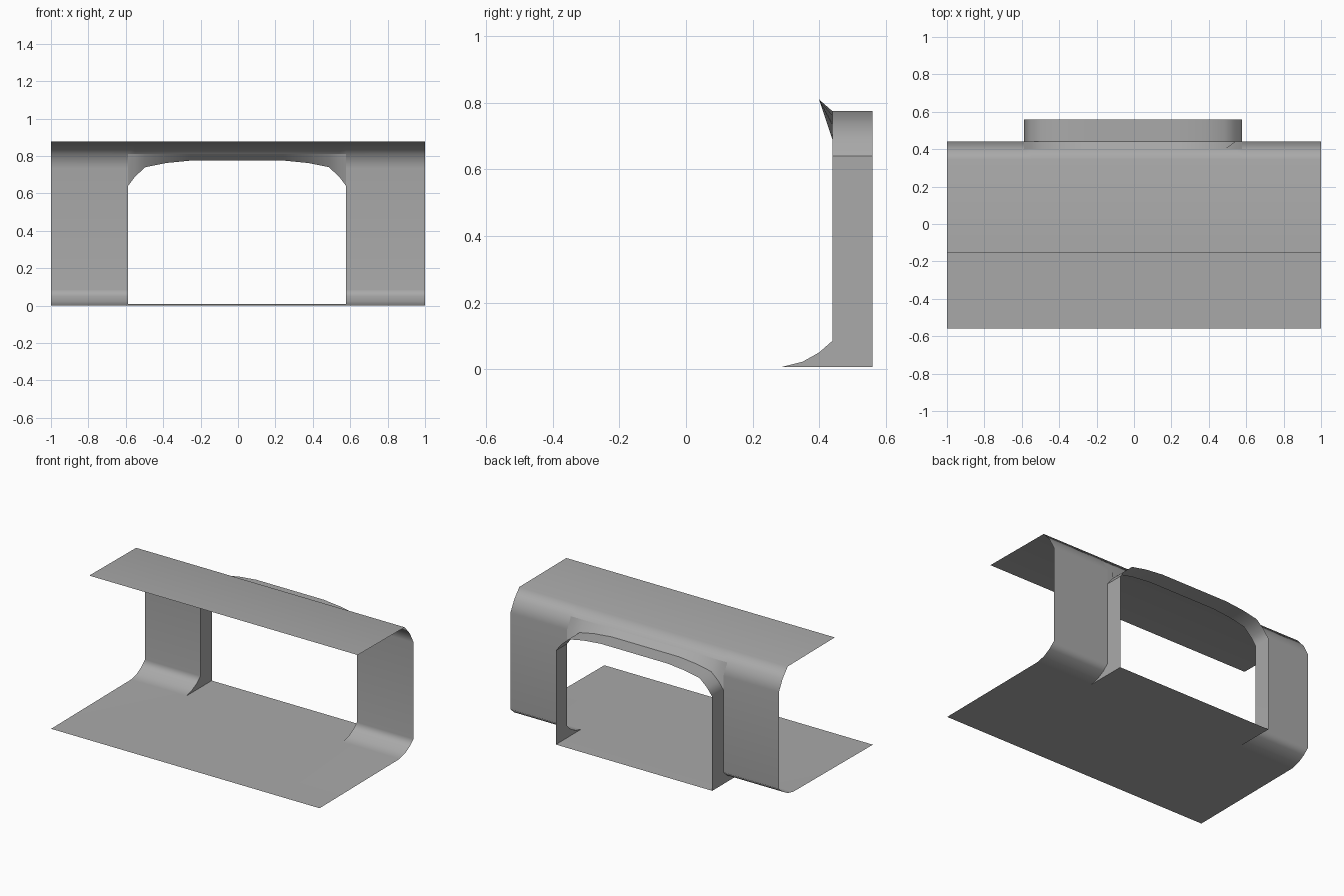
import bpy
import bmesh

cube = bpy.data.objects.get("Cube")
if cube:
    bpy.data.objects.remove(cube, do_unlink=True)

grey = bpy.data.materials.new("plain grey")
grey.use_nodes = True
colour = (0.4, 0.4, 0.4, 1)
grey.diffuse_color = colour
grey.node_tree.nodes["Principled BSDF"].inputs["Base Color"].default_value = colour

# Section of the folded sheet as (y, z), from front of floor to front of roof
FLOOR = [(-0.56, 0.0), (0.29, 0.007)]
COVE = [(0.29, 0.007), (0.35, 0.022), (0.40, 0.05), (0.44, 0.085)]
SHOULDER = (0.44, 0.735)
RIDGE = (0.40, 0.81)
ROOF = [RIDGE, (0.345, 0.873), (-0.155, 0.877)]
WALL_Y, BACK_Y, GROUND = 0.44, 0.56, 0.007

# Arch of the opening as (x, z), mirrored about its centre line
CENTRE = -0.005
HALF = [(0.5825, 0.64), (0.545, 0.69), (0.49, 0.74), (0.38, 0.762), (0.25, 0.775)]
ARCH = [(CENTRE - x, z) for x, z in HALF] + [(CENTRE + x, z) for x, z in reversed(HALF)]
LEFT, RIGHT = ARCH[0][0], ARCH[-1][0]


def face(bm, points):
    bm.faces.new([bm.verts.new(p) for p in points])


def strip(bm, x0, x1, section):
    """Sweep a (y, z) section sideways from x0 to x1."""
    for (ya, za), (yb, zb) in zip(section, section[1:]):
        face(bm, [(x0, ya, za), (x1, ya, za), (x1, yb, zb), (x0, yb, zb)])


def finish(bm, name):
    bmesh.ops.remove_doubles(bm, verts=bm.verts, dist=0.0005)
    mesh = bpy.data.meshes.new(name)
    bm.to_mesh(mesh)
    bm.free()
    obj = bpy.data.objects.new(name, mesh)
    bpy.context.collection.objects.link(obj)
    mesh.materials.append(grey)
    bpy.ops.object.select_all(action="DESELECT")
    obj.select_set(True)
    bpy.context.view_layer.objects.active = obj
    bpy.ops.object.shade_smooth_by_angle(angle=1.05)
    weighted = obj.modifiers.new("Even shading", "WEIGHTED_NORMAL")
    weighted.keep_sharp = True


# Folded sheet: floor, back wall around the opening, and roof
bm = bmesh.new()
for x0, x1 in ((-1, LEFT), (RIGHT, 1)):
    strip(bm, x0, x1, FLOOR + COVE[1:] + [SHOULDER] + ROOF)
strip(bm, LEFT, RIGHT, FLOOR + [(BACK_Y, GROUND)])


def column(x, z):
    """Edge points from the arch up to the ridge."""
    points = [(x, WALL_Y, z)]
    if z < SHOULDER[1]:
        points.append((x, *SHOULDER))
    return points + [(x, *RIDGE)]


for (x0, z0), (x1, z1) in zip(ARCH, ARCH[1:]):
    face(bm, column(x0, z0) + column(x1, z1)[::-1])
    strip(bm, x0, x1, ROOF)
finish(bm, "folded_sheet")

# Opening surround: arch hood and two side cheeks reaching back
bm = bmesh.new()
for (x0, z0), (x1, z1) in zip(ARCH, ARCH[1:]):
    face(bm, [(x0, WALL_Y, z0), (x1, WALL_Y, z1), (x1, BACK_Y, z1), (x0, BACK_Y, z0)])
spring = ARCH[0][1]
cheek = COVE + [(WALL_Y, spring), (BACK_Y, spring), (BACK_Y, GROUND)]
for x in (LEFT, RIGHT):
    face(bm, [(x, y, z) for y, z in cheek])
finish(bm, "opening_surround")
